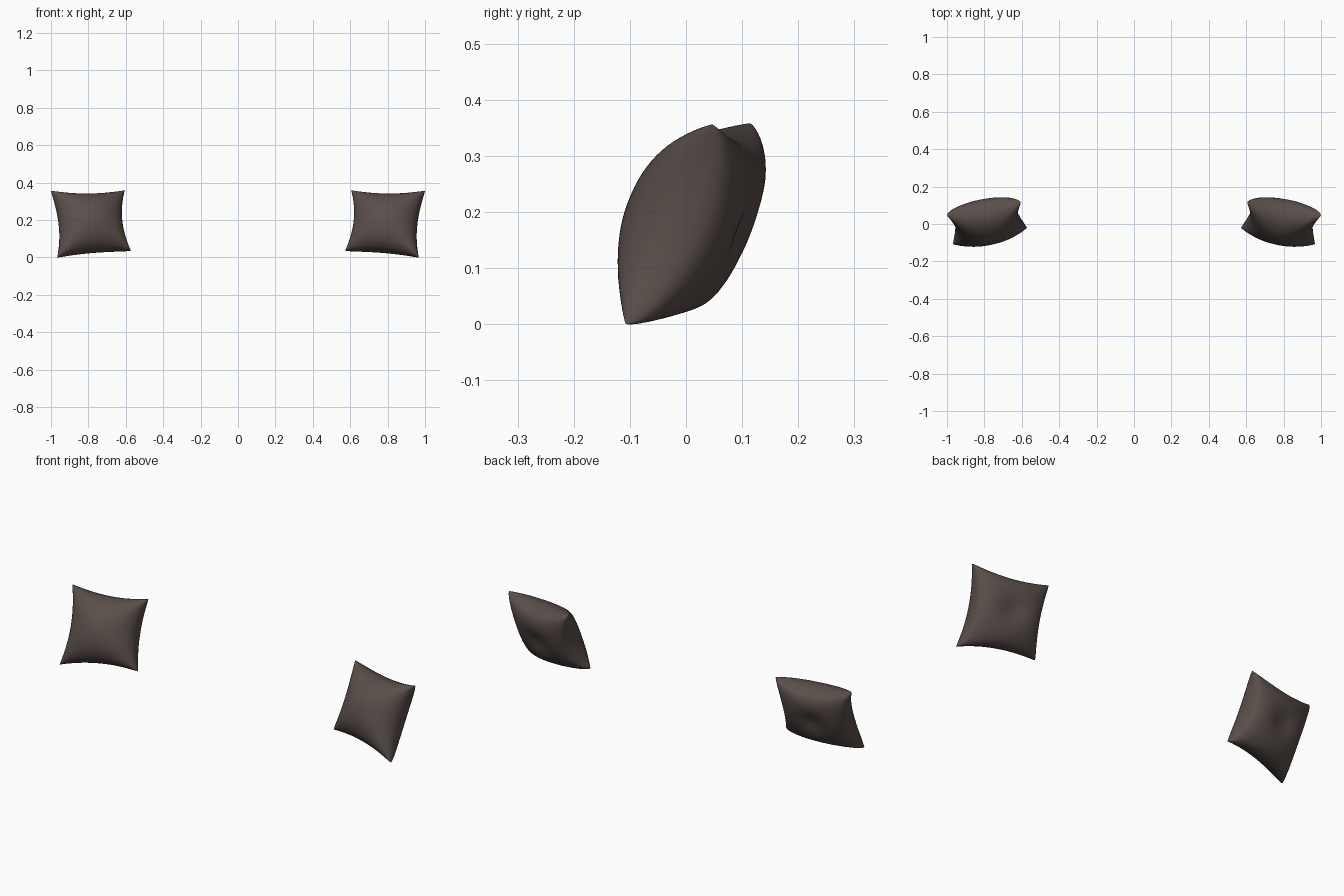
import bpy, bmesh, math
from mathutils import Vector

if "Cube" in bpy.data.objects:
    bpy.data.objects.remove(bpy.data.objects["Cube"])

mat = bpy.data.materials.new("dark brown fabric")
mat.diffuse_color = (0.10, 0.076, 0.068, 1)
mat.use_nodes = True
mat.node_tree.nodes["Principled BSDF"].inputs["Base Color"].default_value = mat.diffuse_color

# seam corners of the right-hand cushion
BL, BR = Vector((0.573, -0.02, 0.036)), Vector((0.967, -0.107, 0.0))
TL, TR = Vector((0.605, 0.115, 0.358)), Vector((1.0, 0.047, 0.356))
NORMAL = (BR - BL + TR - TL).cross(TL - BL + TR - BR).normalized()  # faces front
N = 36


def point(s, t, side):
    """Pillow surface; side is +1 for the front, -1 for the back."""
    es, et = max(0, 1 - s * s), max(0, 1 - t * t)
    # seam edges pull inward between the corners
    a = (s * (1 - 0.15 * et) + 1) / 2
    b = (t * (1 - 0.12 * es) + 1) / 2
    p = BL.lerp(BR, a).lerp(TL.lerp(TR, a), b)
    if side > 0:
        h = 0.114 * (es * et) ** 0.44
    else:
        h = -0.107 * (es * et) ** 0.36
        h += 0.020 * math.exp(-(s * s + (t - 0.1) ** 2) / 0.16)  # dent in the back
    h -= 0.011 * max(es * (1 - es), et * (1 - et), abs(es - et))  # seam bows back
    return p + NORMAL * h


def cushion(name, mirror):
    bm = bmesh.new()
    for side in (1, -1):
        g = []
        for j in range(N + 1):
            row = []
            for i in range(N + 1):
                s = math.sin(math.pi / 2 * (2 * i / N - 1))
                t = math.sin(math.pi / 2 * (2 * j / N - 1))
                p = point(s, t, side)
                row.append(bm.verts.new((p.x * mirror, p.y, p.z)))
            g.append(row)
        for j in range(N):
            for i in range(N):
                bm.faces.new((g[j][i], g[j][i + 1], g[j + 1][i + 1], g[j + 1][i]))
    bmesh.ops.remove_doubles(bm, verts=bm.verts, dist=0.00005)
    bmesh.ops.recalc_face_normals(bm, faces=bm.faces)
    me = bpy.data.meshes.new(name)
    bm.to_mesh(me)
    bm.free()
    me.materials.append(mat)
    ob = bpy.data.objects.new(name, me)
    bpy.context.collection.objects.link(ob)
    bpy.ops.object.select_all(action='DESELECT')
    ob.select_set(True)
    bpy.context.view_layer.objects.active = ob
    bpy.ops.object.shade_smooth_by_angle(angle=math.radians(60))


cushion("right_cushion", 1)
cushion("left_cushion", -1)
